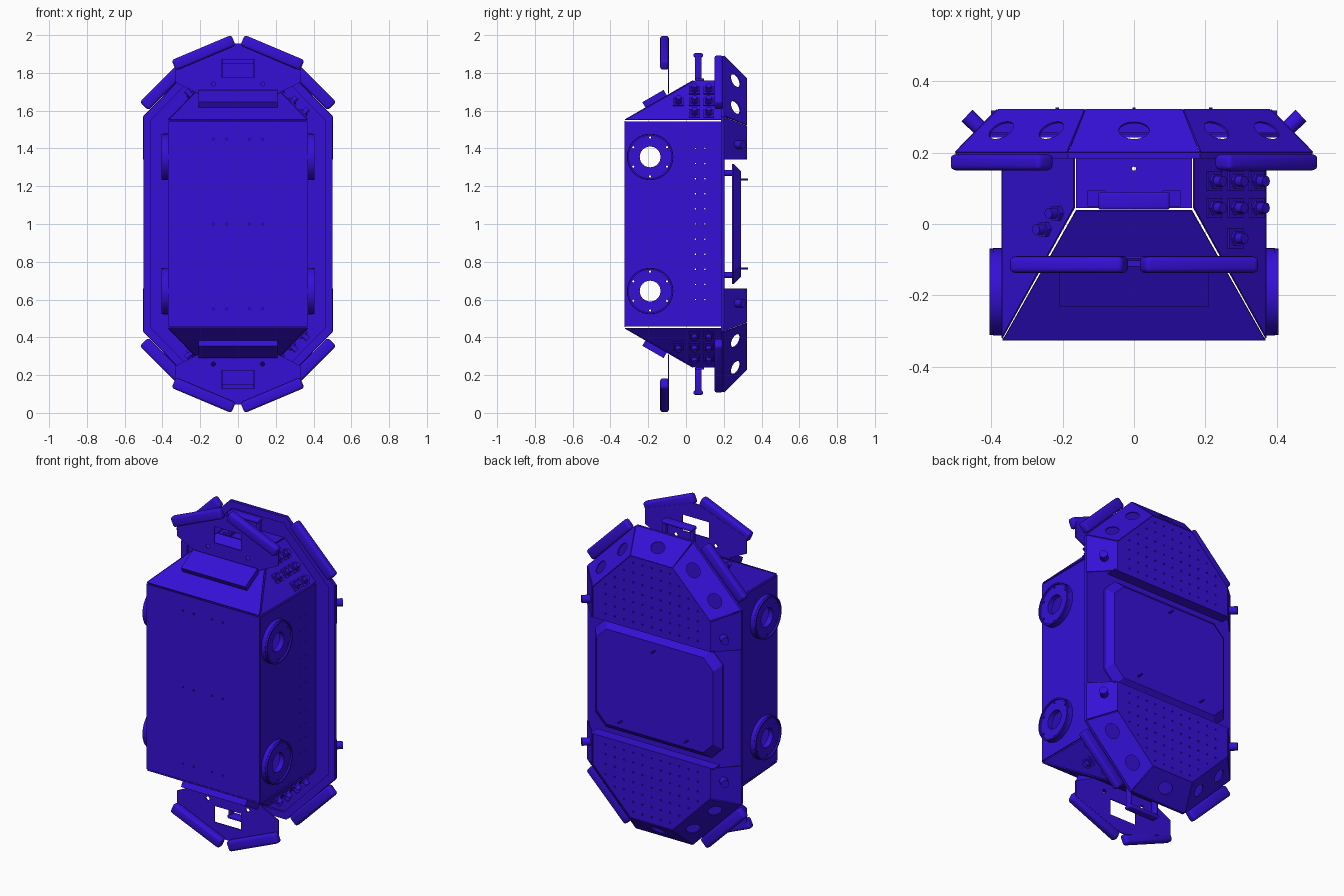
import bpy, bmesh
from math import cos, sin, pi
from mathutils import Vector, Matrix

if "Cube" in bpy.data.objects:
    bpy.data.objects.remove(bpy.data.objects["Cube"])

# All meshes are written relative to (0,0,1) so Mirror works about mid-height.
paint = bpy.data.materials.new("blue_paint")
paint.diffuse_color = (0.035, 0.005, 0.68, 1)
paint.use_nodes = True
paint.node_tree.nodes["Principled BSDF"].inputs["Base Color"].default_value = paint.diffuse_color


def finish(name, mesh, mirror=""):
    ob = bpy.data.objects.new(name, mesh)
    ob.location = (0, 0, 1)
    bpy.context.collection.objects.link(ob)
    mesh.materials.clear()
    mesh.materials.append(paint)
    if mirror:
        m = ob.modifiers.new("mirror", 'MIRROR')
        m.use_axis = ("x" in mirror, False, "z" in mirror)
        m.use_mirror_merge = False
    return ob


def frame(o, u, v):
    u = Vector(u).normalized()
    v = Vector(v)
    v = (v - u * v.dot(u)).normalized()
    w = u.cross(v)
    m = Matrix((u, v, w)).transposed().to_4x4()
    m.translation = Vector(o)
    return m


def circle(x, y, r, n=32, ry=None):
    ry = ry or r
    return [(x + r * cos(2 * pi * i / n), y + ry * sin(2 * pi * i / n)) for i in range(n)]


def sheet(name, outer, o, u, v, holes=(), t=0.006, mirror=""):
    """Flat sheet with real holes, lying in the plane spanned by u and v."""
    cu = bpy.data.curves.new(name, 'CURVE')
    cu.dimensions, cu.fill_mode, cu.extrude = '2D', 'BOTH', t / 2
    for loop in [outer, *holes]:
        s = cu.splines.new('POLY')
        s.points.add(len(loop) - 1)
        for p, c in zip(s.points, loop):
            p.co = (c[0], c[1], 0, 1)
        s.use_cyclic_u = True
    tmp = bpy.data.objects.new("tmp", cu)
    bpy.context.collection.objects.link(tmp)
    dg = bpy.context.evaluated_depsgraph_get()
    mesh = bpy.data.meshes.new_from_object(tmp.evaluated_get(dg))
    bpy.data.objects.remove(tmp)
    bm = bmesh.new()
    bm.from_mesh(mesh)
    bmesh.ops.remove_doubles(bm, verts=bm.verts, dist=1e-5)
    bmesh.ops.recalc_face_normals(bm, faces=bm.faces)
    bm.to_mesh(mesh)
    bm.free()
    mesh.transform(frame(o, u, v))
    return finish(name, mesh, mirror)


def box(name, o, u, v, size, bevel=0, mirror=""):
    bm = bmesh.new()
    bmesh.ops.create_cube(bm, size=1)
    bmesh.ops.scale(bm, vec=size, verts=bm.verts)
    if bevel:
        bmesh.ops.bevel(bm, geom=bm.edges[:], offset=bevel, segments=3, profile=0.5, affect='EDGES')
    mesh = bpy.data.meshes.new(name)
    bm.to_mesh(mesh)
    bm.free()
    mesh.transform(frame(o, u, v))
    return finish(name, mesh, mirror)


def rod(name, p, d, r, length, mirror="", n=20):
    d = Vector(d).normalized()
    bm = bmesh.new()
    m = Matrix.Translation(Vector(p) + d * length / 2) @ d.to_track_quat('Z', 'Y').to_matrix().to_4x4()
    bmesh.ops.create_cone(bm, cap_ends=True, segments=n, radius1=r, radius2=r, depth=length, matrix=m)
    mesh = bpy.data.meshes.new(name)
    bm.to_mesh(mesh)
    bm.free()
    return finish(name, mesh, mirror)


def rect(x0, x1, y0, y1):
    return [(x0, y0), (x1, y0), (x1, y1), (x0, y1)]


def octagon(x1, z1, x2, z2):
    q = [(x1, z1), (x2, z2), (-x2, z2), (-x1, z1)]
    return q + [(-x, -z) for x, z in q]


def bar(name, a, b, y, h, d):
    a, b = Vector((a[0], y, a[1])), Vector((b[0], y, b[1]))
    box(name, (a + b) / 2, b - a, (0, 1, 0), ((b - a).length, d, h), 0.014, "xz")


X, Y, Z = (1, 0, 0), (0, 1, 0), (0, 0, 1)

# Front cover
dots = [circle(x, z, 0.005, 8) for x in (-0.13, -0.06, 0.06, 0.13) for z in (-0.45, 0, 0.45)]
sheet("front_panel", rect(-.368, .368, -.545, .545), (0, -.323, 0), X, Z, dots)

# Side panels with motor openings and bolt holes
ports = [circle(-.19, s * .355, .055) for s in (1, -1)]
bolts = [circle(-.19 + .103 * sin(i * pi / 3), s * .355 + .103 * cos(i * pi / 3), .006, 8)
         for s in (1, -1) for i in range(6)]
dots = [circle(y, z * .08, .004, 8) for y in (.05, .1) for z in range(-5, 6)]
sheet("side_panel", rect(-.32, .196, -.543, .543), (.368, 0, 0), Y, Z, ports + bolts + dots, mirror="x")

# Motor rings: flange plus raised rim
for i, s in enumerate((1, -1)):
    hs = [ports[i]] + bolts[6 * i:6 * i + 6]
    sheet("motor_flange", circle(-.19, s * .355, .123, 40), (.383, 0, 0), Y, Z, hs, .024, "x")
    sheet("motor_rim", circle(-.19, s * .355, .121, 40), (.400, 0, 0), Y, Z,
          [circle(-.19, s * .355, .113, 40)], .010, "x")

# Sloped end panel, corner panels and flat end panel
slope = Vector((0, .365, .21))
sheet("slope_panel", [(-.366, .003), (.366, .003), (.162, .419), (-.162, .419)],
      (0, -.325, .55), X, slope, [circle(s * .19, .21, .006, 8) for s in (1, -1)], mirror="z")
sheet("corner_panel", [(.009, .003), (.521, .003), (.521, .29), (.371, .29)],
      (.37, -.325, .55), Y, (-.205, 0, .21), mirror="xz")
sheet("end_panel", rect(-.162, .162, .045, .197), (0, 0, .757), X, Y,
      [circle(0, .155, .006, 8)], mirror="z")

# Rear base plate and rim
sheet("base_plate", octagon(.5, .57, .185, .89), (0, .2, 0), X, Z, t=.008)
sheet("base_rim", octagon(.5, .57, .185, .89), (0, .19, 0), X, Z, [octagon(.46, .55, .168, .85)], .012)

# Rear trays: bevelled walls with oval windows, perforated cover and lip
sheet("tray_end_wall", [(-.183, 0), (.183, 0), (.136, .169), (-.136, .169)], (0, .2, .89), X, (0, .12, -.12),
      [circle(0, .085, .043, 28, .034)], mirror="z")
sheet("tray_corner_wall", [(-.222, 0), (.222, 0), (.173, .168), (-.173, .168)], (.3425, .2, .73),
      (-.315, 0, .32), (-.0825, .12, -.085),
      [circle(s * .1, .085, .043, 28, .034) for s in (1, -1)], mirror="xz")
sheet("tray_side_wall", [(.342, 0), (.568, 0), (.52, .167), (.342, .167)], (.5, .2, 0), Z, (-.117, .12, 0),
      mirror="xz")
grid = [circle(i * .06, .385 + j * .058, .005, 8) for j in range(7) for i in range(-5, 6)
        if abs(i * .06) + .385 + j * .058 < .86]
sheet("tray_cover", [(-.383, .342), (.383, .342), (.383, .52), (.137, .77), (-.137, .77), (-.383, .52)],
      (0, .317, 0), X, Z, grid, mirror="z")
sheet("tray_lip", rect(-.4, .4, .255, .318), (0, 0, .345), X, Y, mirror="z")
rod("tray_knob", (.425, .262, .42), (.716, .698, 0), .022, .06, "xz")

# Middle hatch: chamfered pan standing on spacers
bm = bmesh.new()
rings = [[bm.verts.new((x, y, z)) for x, z in octagon(w, h - c, w - c, h)]
         for y, w, h, c in ((.243, .415, .318, .07), (.252, .415, .318, .07), (.29, .38, .28, .065))]
for a, b in zip(rings, rings[1:]):
    for i in range(8):
        bm.faces.new((a[i], a[(i + 1) % 8], b[(i + 1) % 8], b[i]))
bm.faces.new(rings[0])
bm.faces.new(rings[-1])
bmesh.ops.recalc_face_normals(bm, faces=bm.faces)
pan = bpy.data.meshes.new("rear_hatch")
bm.to_mesh(pan)
bm.free()
finish("rear_hatch", pan)
rod("hatch_spacer", (.3, .2, .27), Y, .015, .045, "xz")
for x, z in ((0, .235), (.215, -.235), (-.215, -.235)):
    rod("hatch_pin", (x, .285, z), Y, .005, .042, n=10)

# End bumper bracket with window, mounted on the slope
sheet("bumper_bracket", [(-.21, .69), (.21, .69), (.33, .75), (.33, .845), (.02, .955),
                         (-.02, .955), (-.33, .845), (-.33, .75)], (0, -.093, 0), X, Z,
      [rect(-.087, .087, .775, .87)] + [circle(s * .13, .742, .011, 16) for s in (1, -1)], mirror="z")
n = Vector((0, -.21, .365)).normalized()
box("bracket_foot", Vector((0, -.325, .55)) + slope * .46 + n * .018, X, slope, (.42, .13, .035), mirror="z")

# Bumpers
bar("end_bumper", (.024, .973), (.34, .84), -.114, .06, .046)
bar("corner_bumper", (.497, .624), (.245, .876), .173, .064, .045)

# Lifting handle on the end panel
bar_y = .065
box("handle_grip", (0, bar_y, .893), X, Y, (.2, .05, .022), .008, "z")
box("handle_leg", (.09, bar_y, .825), X, Y, (.018, .035, .13), .005, "xz")
box("handle_foot", (.105, .072, .765), X, Y, (.05, .045, .012), mirror="xz")

# Cable connectors on the corner panels
spots = [(x, y) for x in (.22, .28, .34) for y in (.12, .045)] + [(.28, -.04), (-.21, .03), (-.245, -.015)]
for x, y in spots:
    s = 1 if x > 0 else -1
    d = Vector((s * .716, 0, .698))
    p = Vector((x, y, .55 + (.37 - abs(x)) * 1.024))
    if s > 0:
        box("connector_flange", p + d * .006, Y, d.cross(Vector(Y)), (.056, .056, .008), mirror="z")
    rod("connector_nut", p, d, .023, .018, "z", 6)
    rod("connector_body", p, d, .015, .042, "z", 16)

# Keep edges sharp, curves smooth
for ob in bpy.context.collection.objects:
    ob.select_set(True)
    bpy.context.view_layer.objects.active = ob
bpy.ops.object.shade_smooth_by_angle()
